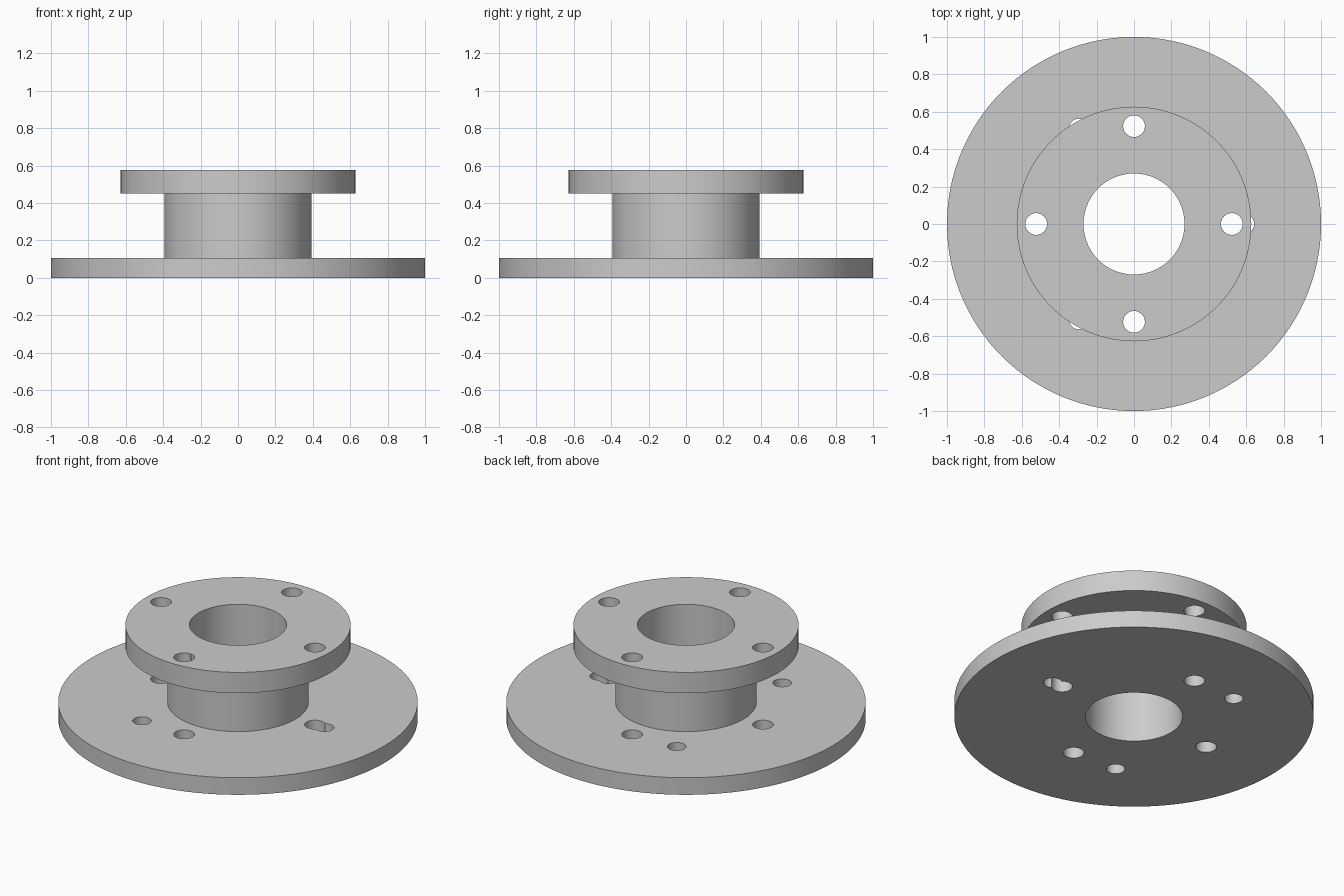
import bpy
import bmesh
from math import cos, sin, tau, radians
from mathutils import Matrix

if "Cube" in bpy.data.objects:
    bpy.data.objects.remove(bpy.data.objects["Cube"], do_unlink=True)

SEGMENTS = 128
BASE_TOP, FLANGE_BOTTOM, TOP = 0.105, 0.45, 0.578
BORE, HUB, FLANGE, BASE = 0.27, 0.393, 0.627, 1.0

grey = bpy.data.materials.new("grey metal")
grey.use_nodes = True
grey.diffuse_color = (0.6, 0.6, 0.6, 1)
grey.node_tree.nodes["Principled BSDF"].inputs["Base Color"].default_value = grey.diffuse_color


def add_object(name, bm):
    bmesh.ops.recalc_face_normals(bm, faces=bm.faces)
    mesh = bpy.data.meshes.new(name)
    bm.to_mesh(mesh)
    bm.free()
    mesh.materials.append(grey)
    obj = bpy.data.objects.new(name, mesh)
    bpy.context.collection.objects.link(obj)
    return obj


def lathe(name, profile):
    """Revolve a closed (radius, height) outline about z."""
    bm = bmesh.new()
    rings = []
    for i in range(SEGMENTS):
        a = tau * i / SEGMENTS
        rings.append([bm.verts.new((r * cos(a), r * sin(a), z)) for r, z in profile])
    n = len(profile)
    for i in range(SEGMENTS):
        here, there = rings[i], rings[(i + 1) % SEGMENTS]
        for j in range(n):
            k = (j + 1) % n
            bm.faces.new((here[j], there[j], there[k], here[k]))
    return add_object(name, bm)


def hole_cutter(name, count, circle, radius, low, high):
    """Ring of evenly spaced drills, the first on +x."""
    bm = bmesh.new()
    for i in range(count):
        a = tau * i / count
        place = Matrix.Translation((circle * cos(a), circle * sin(a), (low + high) / 2))
        bmesh.ops.create_cone(bm, cap_ends=True, segments=48, radius1=radius,
                              radius2=radius, depth=high - low, matrix=place)
    cutter = add_object(name, bm)
    cutter.hide_render = True
    return cutter


# Base plate, hub and upper flange with the central bore
body = lathe("flanged_hub", [
    (BORE, 0), (BASE, 0), (BASE, BASE_TOP), (HUB, BASE_TOP),
    (HUB, FLANGE_BOTTOM), (FLANGE, FLANGE_BOTTOM), (FLANGE, TOP), (BORE, TOP)])

# Four bolt holes through both plates, three more through the base only
cutters = [
    hole_cutter("bolt_hole_cutter", 4, 0.523, 0.058, -0.1, TOP + 0.1),
    hole_cutter("base_hole_cutter", 3, 0.59, 0.052, -0.13, BASE_TOP + 0.12),
]

bpy.ops.object.select_all(action="DESELECT")
bpy.context.view_layer.objects.active = body
body.select_set(True)
for cutter in cutters:
    mod = body.modifiers.new(cutter.name, "BOOLEAN")
    mod.operation = "DIFFERENCE"
    mod.solver = "EXACT"
    mod.object = cutter
    bpy.ops.object.modifier_apply(modifier=mod.name)
for cutter in cutters:
    bpy.data.objects.remove(cutter, do_unlink=True)

bpy.ops.object.shade_smooth_by_angle(angle=radians(30))
